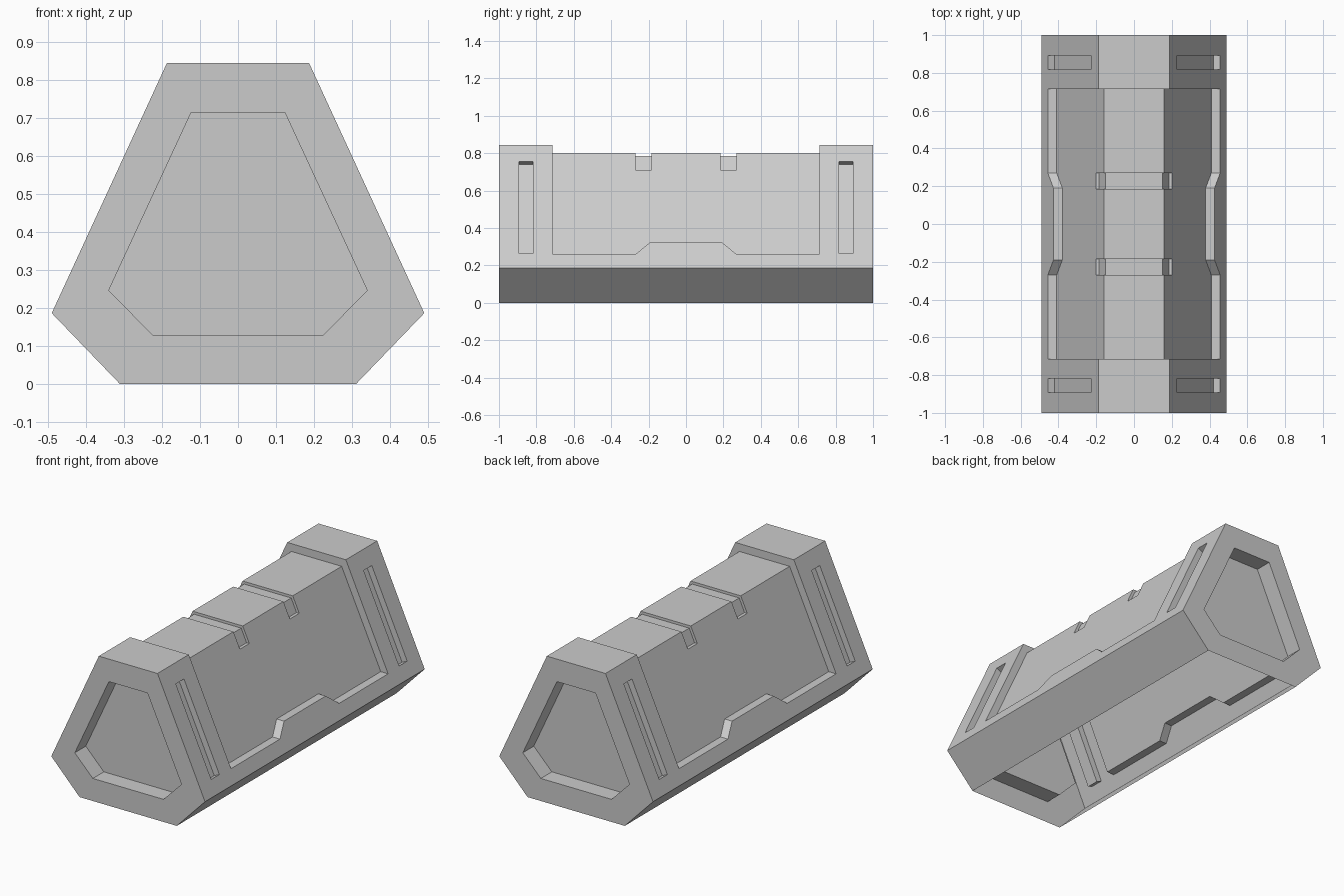
import bpy, bmesh
from mathutils import Vector

if "Cube" in bpy.data.objects:
    bpy.data.objects.remove(bpy.data.objects["Cube"])


def prism(name, pts, a, b, axis='y'):
    """Extrude a 2D profile (xz along y, or yz along x) from a to b."""
    bm = bmesh.new()
    place = (lambda p, t: (p[0], t, p[1])) if axis == 'y' else (lambda p, t: (t, p[0], p[1]))
    face = bm.faces.new([bm.verts.new(place(p, a)) for p in pts])
    ext = bmesh.ops.extrude_face_region(bm, geom=[face])
    move = Vector((0, b - a, 0)) if axis == 'y' else Vector((b - a, 0, 0))
    bmesh.ops.translate(bm, vec=move, verts=[v for v in ext['geom'] if isinstance(v, bmesh.types.BMVert)])
    bmesh.ops.recalc_face_normals(bm, faces=bm.faces)
    me = bpy.data.meshes.new(name)
    bm.to_mesh(me)
    bm.free()
    ob = bpy.data.objects.new(name, me)
    bpy.context.collection.objects.link(ob)
    return ob


def mirrored(half):
    """Close a right-hand half profile across x = 0."""
    return half + [(-x, z) for x, z in reversed(half)]


def combine(target, tool, operation='DIFFERENCE'):
    tool.hide_render = True
    mod = target.modifiers.new(operation.title(), 'BOOLEAN')
    mod.operation = operation
    mod.solver = 'EXACT'
    mod.object = tool
    bpy.context.view_layer.objects.active = target
    bpy.ops.object.modifier_apply(modifier=mod.name)
    bpy.data.objects.remove(tool)


# Six-sided casing
low, high = Vector((0.49, 0.187)), Vector((0.187, 0.845))
casing = prism("casing", mirrored([(0.31, 0), tuple(low), tuple(high)]), -1, 1)

# Middle waist with stepped lower ledge
ledge = [(-0.715, 0.26), (-0.27, 0.26), (-0.19, 0.325), (0.19, 0.325),
         (0.27, 0.26), (0.715, 0.26), (0.715, 1), (-0.715, 1)]
combine(casing, prism("waist_cutter", ledge, -1, 1, 'x'))

# Inner core with two bands wrapping over its top
core = prism("core", mirrored([(0.437, 0.2), (0.16, 0.80)]), -0.76, 0.76)
band = [(0.3, 0.71), (0.3, 0.9), (-0.3, 0.9), (-0.3, 0.71),
        (-0.184, 0.71), (-0.15, 0.785), (0.15, 0.785), (0.184, 0.71)]
for y in (-0.2275, 0.2275):
    combine(core, prism("band_cutter", band, y - 0.0425, y + 0.0425))
combine(casing, core, 'UNION')

# Slots in the end caps, cut square to the sloping sides
slope = (high - low).normalized()
normal = Vector((slope.y, -slope.x))
top, bottom = [low + slope * ((z - low.y) / slope.y) for z in (0.755, 0.265)]
slot = [top - normal * 0.036, top + normal * 0.03, bottom + normal * 0.03, bottom - normal * 0.036]
for side in (-1, 1):
    for y in (-0.855, 0.855):
        combine(casing, prism("slot_cutter", [(side * p.x, p.y) for p in slot], y - 0.037, y + 0.037))

# Recessed panel in each end
panel = mirrored([(0.225, 0.13), (0.34, 0.247), (0.123, 0.715)])
for side in (-1, 1):
    combine(casing, prism("panel_cutter", panel, side * 0.9, side * 1.1))

# Open underside
bm = bmesh.new()
bm.from_mesh(casing.data)
base = [f for f in bm.faces if all(v.co.z < 0.001 for v in f.verts)]
bmesh.ops.delete(bm, geom=base, context='FACES')
bm.to_mesh(casing.data)
bm.free()

bpy.ops.object.select_all(action='DESELECT')
casing.select_set(True)
bpy.context.view_layer.objects.active = casing
bpy.ops.object.shade_smooth_by_angle()
